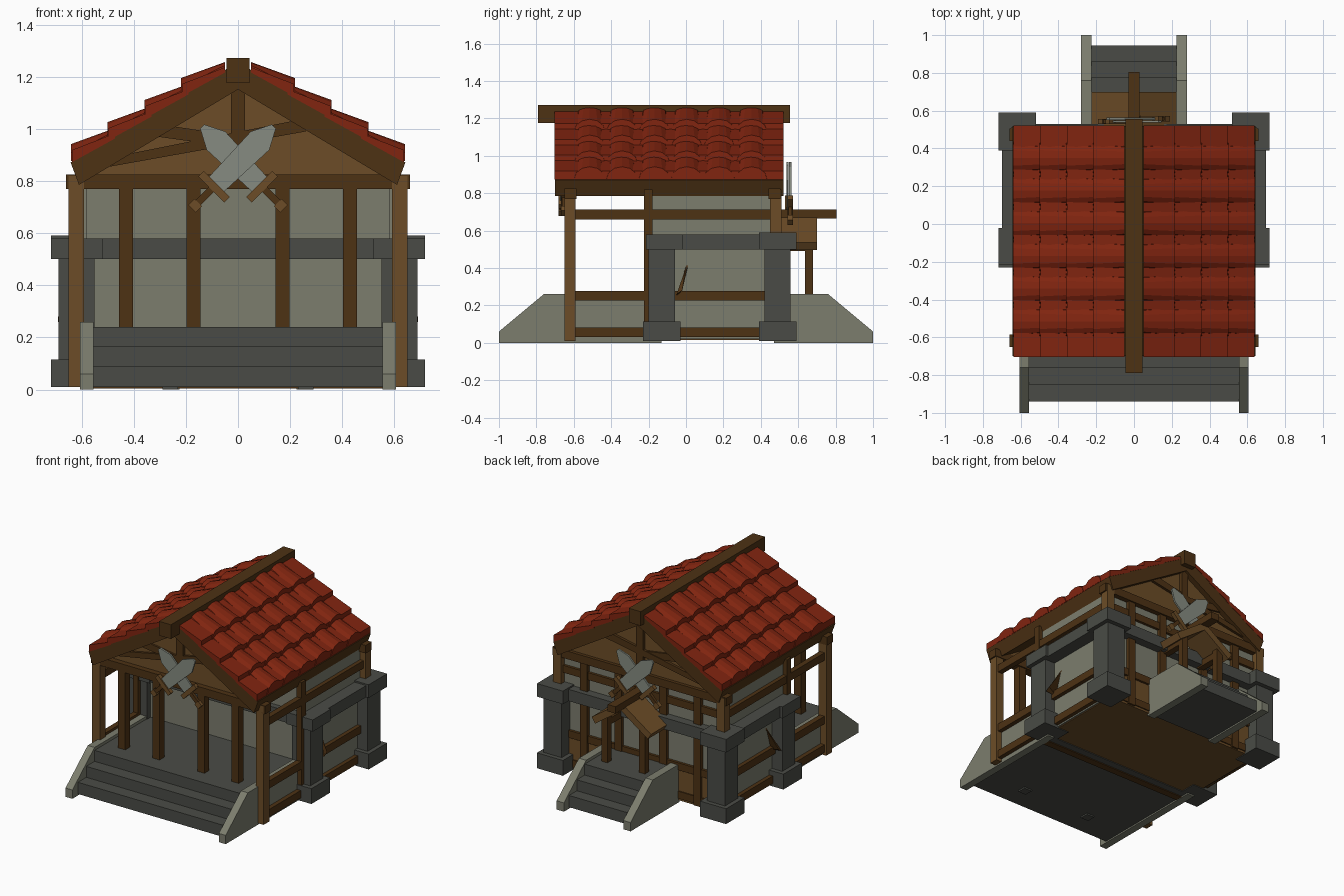
import bpy, bmesh, math

cube = bpy.data.objects.get("Cube")
if cube:
    bpy.data.objects.remove(cube, do_unlink=True)


def material(name, r, g, b):
    m = bpy.data.materials.new(name)
    m.use_nodes = True
    m.diffuse_color = (r, g, b, 1)
    m.node_tree.nodes["Principled BSDF"].inputs["Base Color"].default_value = (r, g, b, 1)
    return m


DARK = material("dark wood", 0.075, 0.032, 0.007)
WOOD = material("light wood", 0.15, 0.073, 0.02)
RED = material("red tile", 0.22, 0.018, 0.005)
STONE = material("dark stone", 0.068, 0.071, 0.061)
PALE = material("pale plaster", 0.2, 0.205, 0.155)
STEEL = material("steel", 0.24, 0.26, 0.22)


def finish(name, bm, mat):
    bmesh.ops.recalc_face_normals(bm, faces=bm.faces)
    me = bpy.data.meshes.new(name)
    bm.to_mesh(me)
    bm.free()
    me.materials.append(mat)
    ob = bpy.data.objects.new(name, me)
    bpy.context.collection.objects.link(ob)
    return ob


def add_loft(bm, a, b):
    """Closed solid between two matching rings of points."""
    va, vb = [bm.verts.new(p) for p in a], [bm.verts.new(p) for p in b]
    bm.faces.new(va)
    bm.faces.new(vb)
    for i in range(len(va)):
        j = (i + 1) % len(va)
        bm.faces.new((va[i], va[j], vb[j], vb[i]))


def prism(name, pts, axis, lo, hi, mat):
    """Extrude a profile: (y, z) along x, or (x, z) along y."""
    def put(t):
        return [(t, u, v) if axis == "x" else (u, t, v) for u, v in pts]
    bm = bmesh.new()
    add_loft(bm, put(lo), put(hi))
    return finish(name, bm, mat)


def box(name, x, y, z, mat):
    ring = [(x[0], z[0]), (x[1], z[0]), (x[1], z[1]), (x[0], z[1])]
    return prism(name, ring, "y", y[0], y[1], mat)


def span(a, b, s):
    return sorted((s * a, s * b))


# Floors and front steps
box("porch_floor", (-0.6, 0.6), (-0.76, -0.14), (0.01, 0.24), STONE)
box("room_floor", (-0.6, 0.6), (-0.14, 0.48), (0.015, 0.22), WOOD)
box("floor_joist", (-0.6, 0.6), (-0.24, -0.19), (0.004, 0.03), DARK)
for i in range(2):
    box("front_step", (-0.56, 0.56), (-0.94 + 0.09 * i, -0.7), (0.01, 0.09 + 0.075 * i), STONE)
for s in (1, -1):
    box("floor_foot", span(0.23, 0.29, s), (-0.8, -0.74), (0, 0.02), STONE)

# Back steps, hollow underneath
for i in range(3):
    box("back_step", (-0.23, 0.23), (0.48, 0.945 - 0.085 * i),
        (0.01 + 0.075 * i, 0.09 + 0.075 * i), STONE)

# Sloping stair walls
front_cheek = [(-1, 0), (-1, 0.06), (-0.76, 0.26), (-0.13, 0.26), (-0.13, 0)]
back_cheek = [(1, 0), (1, 0.06), (0.76, 0.26), (0.47, 0.26), (0.47, 0)]
for s in (1, -1):
    prism("front_stair_wall", front_cheek, "x", *span(0.555, 0.607, s), PALE)
    prism("back_stair_wall", back_cheek, "x", *span(0.225, 0.28, s), PALE)

# Room walls
box("front_wall", (-0.6, 0.6), (-0.16, -0.13), (0.2, 0.84), PALE)
box("back_wall", (-0.6, 0.6), (0.44, 0.47), (0.02, 0.84), PALE)
for s in (1, -1):
    box("side_wall", span(0.58, 0.61, s), (-0.18, 0.47), (0.02, 0.82), PALE)

# Stone pillars and the stone band round the room
for s in (1, -1):
    for y in (-0.13, 0.49):
        box("pillar_base", span(0.52, 0.717, s), (y - 0.1, y + 0.1), (0.01, 0.115), STONE)
        box("pillar", span(0.55, 0.688, s), (y - 0.07, y + 0.07), (0.1, 0.52), STONE)
    box("back_pillar_cap", span(0.52, 0.717, s), (0.39, 0.59), (0.5, 0.59), STONE)
    box("front_pillar_cap", span(0.52, 0.717, s), (-0.215, -0.02), (0.5, 0.58), STONE)
    box("side_stone_band", span(0.6, 0.698, s), (-0.2, 0.45), (0.5, 0.58), STONE)
for y in (-0.2, 0.44):
    box("cross_stone_band", (-0.6, 0.6), (y, y + 0.09), (0.5, 0.58), STONE)

# Timber frame
for s in (1, -1):
    box("front_corner_post", span(0.59, 0.65, s), (-0.65, -0.59), (0.01, 0.82), WOOD)
    box("back_corner_post", span(0.59, 0.65, s), (0.45, 0.51), (0.02, 0.82), WOOD)
    box("middle_post", span(0.6, 0.64, s), (-0.225, -0.18), (0.02, 0.82), DARK)
    for z in (0.03, 0.225, 0.66):
        box("side_rail", span(0.6, 0.637, s), (-0.6, 0.46), (z, z + 0.052), DARK)
    for x in (0.17, 0.43):
        box("porch_post", span(x - 0.027, x + 0.027, s), (-0.645, -0.593), (0.24, 0.78), DARK)
        box("back_stud", span(x - 0.027, x + 0.027, s), (0.45, 0.495), (0.02, 0.78), DARK)
    # Pointed wooden peg on each side wall
    bm = bmesh.new()
    add_loft(bm, [(s * 0.6, -0.05, 0.25), (s * 0.69, -0.05, 0.26), (s * 0.69, -0.02, 0.28)],
             [(s * 0.6, 0.0, 0.42), (s * 0.61, 0.005, 0.42), (s * 0.61, 0.01, 0.41)])
    finish("side_peg", bm, DARK)
for z in (0.03, 0.225, 0.66):
    box("back_rail", (-0.6, 0.6), (0.455, 0.488), (z, z + 0.05), DARK)
for y in (-0.65, 0.44):
    box("tie_beam", (-0.66, 0.66), (y, y + 0.065), (0.77, 0.825), DARK)

# Gables with king post and braces
gable = [(-0.58, 0.82), (0.58, 0.82), (0.03, 1.15), (-0.03, 1.15)]
for y, out in ((-0.6, -1), (0.47, 1)):
    prism("gable", gable, "y", y - 0.012, y + 0.012, WOOD)
    face = sorted((y, y + out * 0.035))
    box("king_post", (-0.026, 0.026), face, (0.82, 1.17), DARK)
    prism("long_brace", [(-0.52, 0.85), (0.26, 0.99), (0.26, 1.04), (-0.44, 0.9)],
          "y", *sorted((y, y + out * 0.03)), DARK)
    prism("short_brace", [(-0.31, 0.97), (-0.02, 0.93), (-0.02, 0.975), (-0.25, 1.01)],
          "y", *sorted((y, y + out * 0.025)), DARK)

# Roof boards and ridge
for s in (1, -1):
    board = [(0, 1.256), (s * 0.642, 0.871), (s * 0.61, 0.785), (0, 1.151)]
    prism("roof_board", board, "y", -0.7, 0.52, DARK)
box("ridge_beam", (-0.045, 0.045), (-0.79, 0.555), (1.175, 1.272), DARK)


# Stepped red courses with barrel tiles on top
def roof_z(x):
    return 1.256 - 0.6 * x


def arch(x, s, yc, half, height):
    ring = []
    for k in range(7):
        a = math.pi * k / 6
        ring.append((s * x, yc + half * math.cos(a), roof_z(x) + 0.004 + height * math.sin(a)))
    return ring


for s in (1, -1):
    tiles = bmesh.new()
    for row in range(4):
        outer = 0.637 - 0.141 * row
        inner = outer - 0.165
        course = [(s * outer, roof_z(outer) - 0.002), (s * outer, roof_z(outer) + 0.045),
                  (s * inner, roof_z(inner) + 0.01), (s * inner, roof_z(inner) - 0.01)]
        prism("tile_course", course, "y", -0.703, 0.522, RED)
        for col in range(6):
            yc = -0.515 + 0.173 * col
            add_loft(tiles, arch(outer + 0.004, s, yc, 0.083, 0.066),
                     arch(inner, s, yc, 0.066, 0.026))
    finish("barrel_tiles", tiles, RED)


# Crossed swords on both gables
def sword(s, y, zc):
    def part(name, pts, depth, mat):
        c = math.sqrt(0.5)
        ring = [(s * c * (u - v), zc + c * (u + v)) for u, v in pts]
        prism(name, ring, "y", y - depth, y + depth, mat)

    def bar(name, u0, u1, half, depth, mat):
        part(name, [(u0, -half), (u1, -half), (u1, half), (u0, half)], depth, mat)

    part("sword_blade", [(-0.13, -0.04), (0.12, -0.05), (0.195, -0.01),
                         (0.195, 0.012), (0.12, 0.05), (-0.13, 0.04)], 0.006, STEEL)
    bar("sword_guard", -0.145, -0.115, 0.07, 0.014, WOOD)
    bar("sword_grip", -0.23, -0.14, 0.013, 0.01, DARK)
    bar("sword_pommel", -0.25, -0.215, 0.02, 0.014, WOOD)


for y, z in ((-0.66, 0.87), (0.55, 0.82)):
    sword(1, y - 0.007, z)
    sword(-1, y + 0.007, z)

# Small hood over the back steps
box("hood_ridge", (-0.03, 0.03), (0.46, 0.805), (0.665, 0.712), DARK)
for s in (1, -1):
    plank = [(0, 0.69), (s * 0.225, 0.535), (s * 0.2, 0.495), (0, 0.635)]
    prism("hood_plank", plank, "y", 0.5, 0.7, WOOD)
    box("hood_post", span(0.12, 0.165, s), (0.637, 0.68), (0.24, 0.56), DARK)
    box("hood_rail", span(0.12, 0.165, s), (0.48, 0.68), (0.49, 0.535), DARK)
